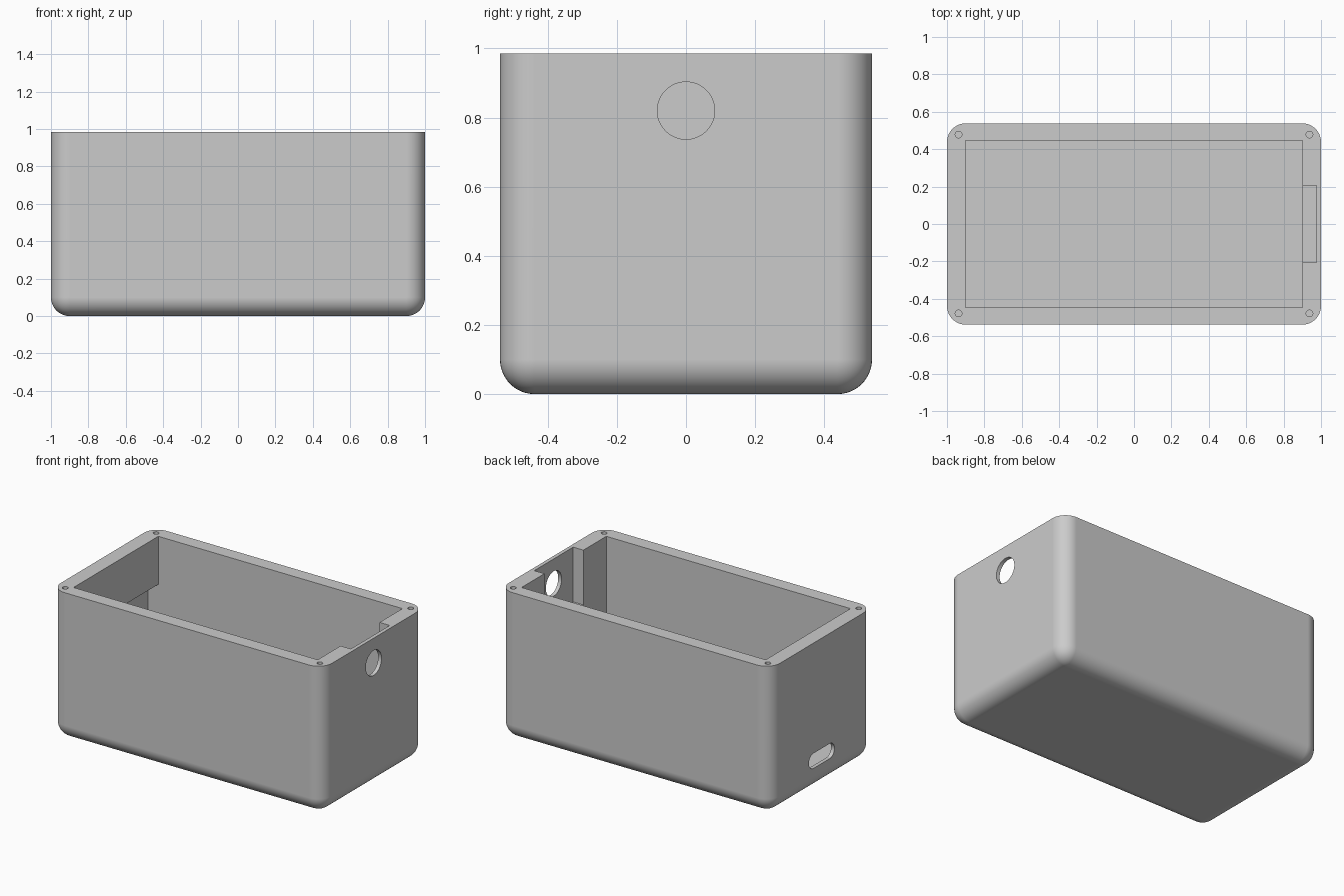
import bpy, bmesh, math
from mathutils import Matrix, Vector

cube = bpy.data.objects.get("Cube")
if cube:
    bpy.data.objects.remove(cube, do_unlink=True)

LENGTH, WIDTH, HEIGHT = 2.0, 1.076, 0.985
FILLET = 0.1
INNER_X, INNER_Y, FLOOR = 0.9, 0.446, 0.1
RECESS_X = 0.975

grey = bpy.data.materials.new("light_grey_plastic")
grey.use_nodes = True
colour = (0.6, 0.6, 0.6, 1)
grey.diffuse_color = colour
grey.node_tree.nodes["Principled BSDF"].inputs["Base Color"].default_value = colour


def to_object(name, bm):
    mesh = bpy.data.meshes.new(name)
    bmesh.ops.recalc_face_normals(bm, faces=bm.faces)
    bm.to_mesh(mesh)
    bm.free()
    obj = bpy.data.objects.new(name, mesh)
    mesh.materials.append(grey)
    bpy.context.collection.objects.link(obj)
    return obj


def block(low, high):
    """Box between two opposite corners."""
    low, high = Vector(low), Vector(high)
    bm = bmesh.new()
    bmesh.ops.create_cube(bm, size=1)
    bmesh.ops.scale(bm, vec=high - low, verts=bm.verts)
    bmesh.ops.translate(bm, vec=(low + high) / 2, verts=bm.verts)
    return bm


def cylinder(centre, radius, depth, along_x=False, segments=48):
    bm = bmesh.new()
    turn = Matrix.Rotation(math.pi / 2, 4, 'Y') if along_x else Matrix()
    bmesh.ops.create_cone(bm, cap_ends=True, segments=segments, radius1=radius,
                          radius2=radius, depth=depth,
                          matrix=Matrix.Translation(centre) @ turn)
    return bm


def slot(centre, length, height, depth):
    """Stadium-shaped prism running along x."""
    bm = bmesh.new()
    r, steps, ring = height / 2, 16, []
    for side in (1, -1):
        for i in range(steps + 1):
            a = math.pi * i / steps - math.pi / 2
            y = side * (length / 2 - r + r * math.cos(a))
            ring.append(bm.verts.new((centre[0] - depth / 2, centre[1] + y,
                                      centre[2] + side * r * math.sin(a))))
    face = bm.faces.new(ring)
    out = bmesh.ops.extrude_face_region(bm, geom=[face])["geom"]
    moved = [v for v in out if isinstance(v, bmesh.types.BMVert)]
    bmesh.ops.translate(bm, vec=(depth, 0, 0), verts=moved)
    return bm


def cut(target, bm):
    cutter = to_object("cutter", bm)
    cutter.hide_render = True
    mod = target.modifiers.new("cut", 'BOOLEAN')
    mod.operation, mod.solver, mod.object = 'DIFFERENCE', 'EXACT', cutter
    bpy.context.view_layer.objects.active = target
    bpy.ops.object.modifier_apply(modifier=mod.name)
    bpy.data.objects.remove(cutter, do_unlink=True)


# Outer shell: upright and bottom edges rounded, rim left sharp
bm = block((-LENGTH / 2, -WIDTH / 2, 0), (LENGTH / 2, WIDTH / 2, HEIGHT))
rounded = [e for e in bm.edges if any(v.co.z < HEIGHT / 2 for v in e.verts)]
bmesh.ops.bevel(bm, geom=rounded, offset=FILLET, segments=12, profile=0.5,
                affect='EDGES', clamp_overlap=True)
box = to_object("enclosure_box", bm)

# Main cavity, open at the top
cut(box, block((-INNER_X, -INNER_Y, FLOOR), (INNER_X, INNER_Y, HEIGHT + 0.1)))
# Connector pocket in the left wall, open at the rim
cut(box, block((0.8, -0.205, 0.62), (RECESS_X, 0.205, HEIGHT + 0.1)))
# Low undercut in the right wall
cut(box, block((-RECESS_X, -INNER_Y, FLOOR), (-0.8, INNER_Y, 0.665)))
# Round connector hole and rounded port slot
cut(box, cylinder((1, 0, 0.82), 0.083, 0.2, along_x=True))
cut(box, slot((-1, 0, 0.2), 0.27, 0.1, 0.15))
# Screw holes in the four rim corners
for sx in (-1, 1):
    for sy in (-1, 1):
        cut(box, cylinder((sx * 0.938, sy * 0.478, HEIGHT), 0.018, 0.4, segments=24))

# Smooth fillets with flat walls
bpy.ops.object.select_all(action='DESELECT')
box.select_set(True)
bpy.context.view_layer.objects.active = box
bpy.ops.object.shade_smooth_by_angle(angle=math.radians(30))
weighted = box.modifiers.new("flat_walls", 'WEIGHTED_NORMAL')
weighted.keep_sharp = True
